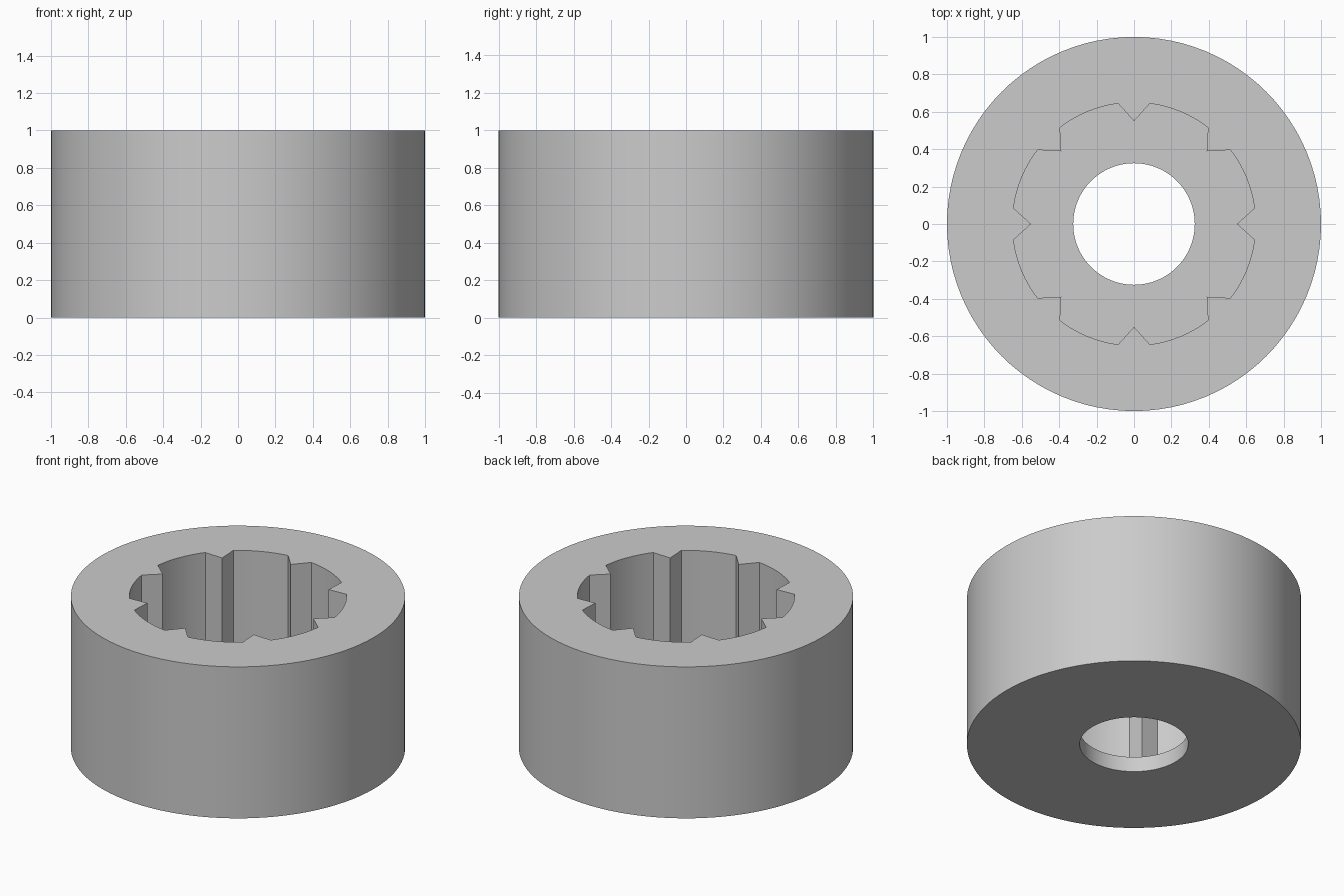
import bpy, bmesh, math
from mathutils import Vector

cube = bpy.data.objects.get("Cube")
if cube:
    bpy.data.objects.remove(cube)

SEGMENTS = 96
TEETH = 8
PITCH = SEGMENTS // TEETH
HALF_TOOTH = 2          # tooth half width, in segments
OUTER_R, POCKET_R, TIP_R, HOLE_R = 1.0, 0.65, 0.55, 0.325
HEIGHT, FLOOR = 1.0, 0.1

grey = bpy.data.materials.new("plain grey")
grey.use_nodes = True
colour = (0.6, 0.6, 0.6, 1)
grey.diffuse_color = colour
grey.node_tree.nodes["Principled BSDF"].inputs["Base Color"].default_value = colour


def polar(radius, step):
    a = math.tau * step / SEGMENTS
    return Vector((radius * math.cos(a), radius * math.sin(a), 0))


def circle(radius):
    return [polar(radius, i) for i in range(SEGMENTS)]


def toothed_circle():
    """Circle with pointed teeth reaching inward, one per pitch."""
    points = []
    for i in range(SEGMENTS):
        tooth = round(i / PITCH) * PITCH
        offset = i - tooth
        if abs(offset) >= HALF_TOOTH:
            points.append(polar(POCKET_R, i))
        else:
            side = HALF_TOOTH if offset >= 0 else -HALF_TOOTH
            tip, root = polar(TIP_R, tooth), polar(POCKET_R, tooth + side)
            points.append(tip.lerp(root, abs(offset) / HALF_TOOTH))
    return points


# Closed cross-section: outer wall, top rim, toothed pocket, floor, through hole
sections = [
    (circle(OUTER_R), 0), (circle(OUTER_R), HEIGHT),
    (toothed_circle(), HEIGHT), (toothed_circle(), FLOOR),
    (circle(HOLE_R), FLOOR), (circle(HOLE_R), 0),
]
bm = bmesh.new()
rings = [[bm.verts.new((p.x, p.y, z)) for p in pts] for pts, z in sections]
for r, ring in enumerate(rings):
    above = rings[(r + 1) % len(rings)]
    for i in range(SEGMENTS):
        j = (i + 1) % SEGMENTS
        bm.faces.new((ring[i], ring[j], above[j], above[i]))
bmesh.ops.recalc_face_normals(bm, faces=bm.faces)

mesh = bpy.data.meshes.new("toothed_socket")
bm.to_mesh(mesh)
bm.free()
mesh.materials.append(grey)
socket = bpy.data.objects.new("toothed_socket", mesh)
bpy.context.collection.objects.link(socket)

# Smooth round walls, keep rims and teeth crisp
bpy.context.view_layer.objects.active = socket
socket.select_set(True)
bpy.ops.object.shade_smooth_by_angle(angle=math.radians(15))
